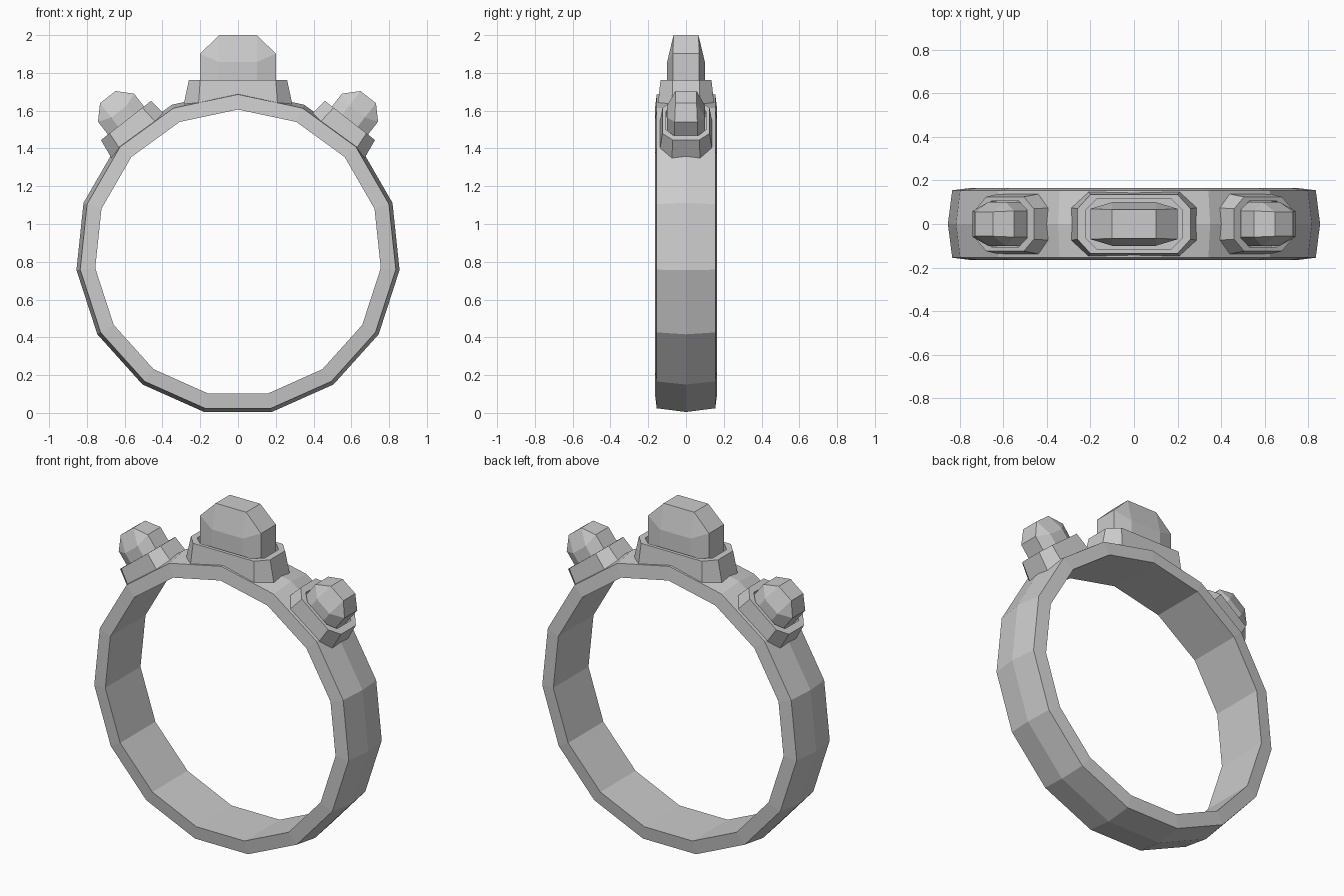
import bpy, bmesh
from math import sin, cos, radians
from mathutils import Matrix

if "Cube" in bpy.data.objects:
    bpy.data.objects.remove(bpy.data.objects["Cube"])

CENTRE_Z = 0.846


def loft(name, rings, matrix=None, closed=False):
    """Skin equal-length rings of points; cap the ends unless closed on itself."""
    bm = bmesh.new()
    loops = [[bm.verts.new(p) for p in ring] for ring in rings]
    n = len(loops[0])
    pairs = list(zip(loops, loops[1:]))
    if closed:
        pairs.append((loops[-1], loops[0]))
    else:
        bm.faces.new(loops[0])
        bm.faces.new(loops[-1])
    for a, b in pairs:
        for i in range(n):
            j = (i + 1) % n
            bm.faces.new((a[i], a[j], b[j], b[i]))
    bmesh.ops.remove_doubles(bm, verts=bm.verts, dist=0.0005)
    bmesh.ops.recalc_face_normals(bm, faces=bm.faces)
    mesh = bpy.data.meshes.new(name)
    bm.to_mesh(mesh)
    bm.free()
    obj = bpy.data.objects.new(name, mesh)
    bpy.context.collection.objects.link(obj)
    if matrix:
        obj.matrix_world = matrix
    return obj


def octagon(length, end, side, width, z_end, z_side):
    """Elongated octagon: half sizes, with separate heights for end and side corners."""
    quarter = [(length, end, z_end), (side, width, z_side)]
    pts = []
    for sx, sy in ((1, 1), (-1, 1), (-1, -1), (1, -1)):
        q = quarter if sx * sy > 0 else quarter[::-1]
        pts += [(x * sx, y * sy, z) for x, y, z in q]
    return pts


# Band: crowned outside, flat inside, 15 sides with a vertex at the top
profile = [(0.86, 0), (0.84, 0.155), (0.76, 0.165), (0.76, -0.165), (0.84, -0.155)]
loft("band", [[(r * sin(radians(24 * i)), y, CENTRE_Z + r * cos(radians(24 * i)))
               for r, y in profile] for i in range(15)], closed=True)


def setting(label, matrix, seat, gem):
    # Seat: tapered octagonal cup with a shallow recess
    length, width, side, flare, depth = seat
    loft(label + "_seat", [
        octagon(length + flare, 0.075, side + 0.01, width + 0.015, -depth, -depth),
        octagon(length, 0.07, side, width, 0, 0),
        octagon(length - 0.038, 0.065, side - 0.03, width - 0.02, 0, 0),
        octagon(length - 0.038, 0.065, side - 0.03, width - 0.02, -0.04, -0.04),
    ], matrix)
    # Stone: straight girdle, sloping facets and a flat rectangular table
    length, end, side, z_end, z_side, z_top = gem
    loft(label + "_stone", [
        octagon(length, end, side, 0.1, -0.06, -0.06),
        octagon(length, end, side, 0.1, z_end, z_side),
        octagon(side, end - 0.004, side, end - 0.004, z_top, z_top),
    ], matrix)


setting("centre", Matrix.Translation((0, 0, 1.762)),
        (0.26, 0.135, 0.2, 0.03, 0.14), (0.2, 0.07, 0.1, 0.14, 0.095, 0.238))
for label, s in (("left", -1), ("right", 1)):
    place = Matrix.Translation((0.593 * s, 0, 1.548)) @ Matrix.Rotation(radians(38 * s), 4, 'Y')
    setting(label, place,
            (0.168, 0.125, 0.11, 0.016, 0.115), (0.121, 0.06, 0.052, 0.086, 0.06, 0.157))
